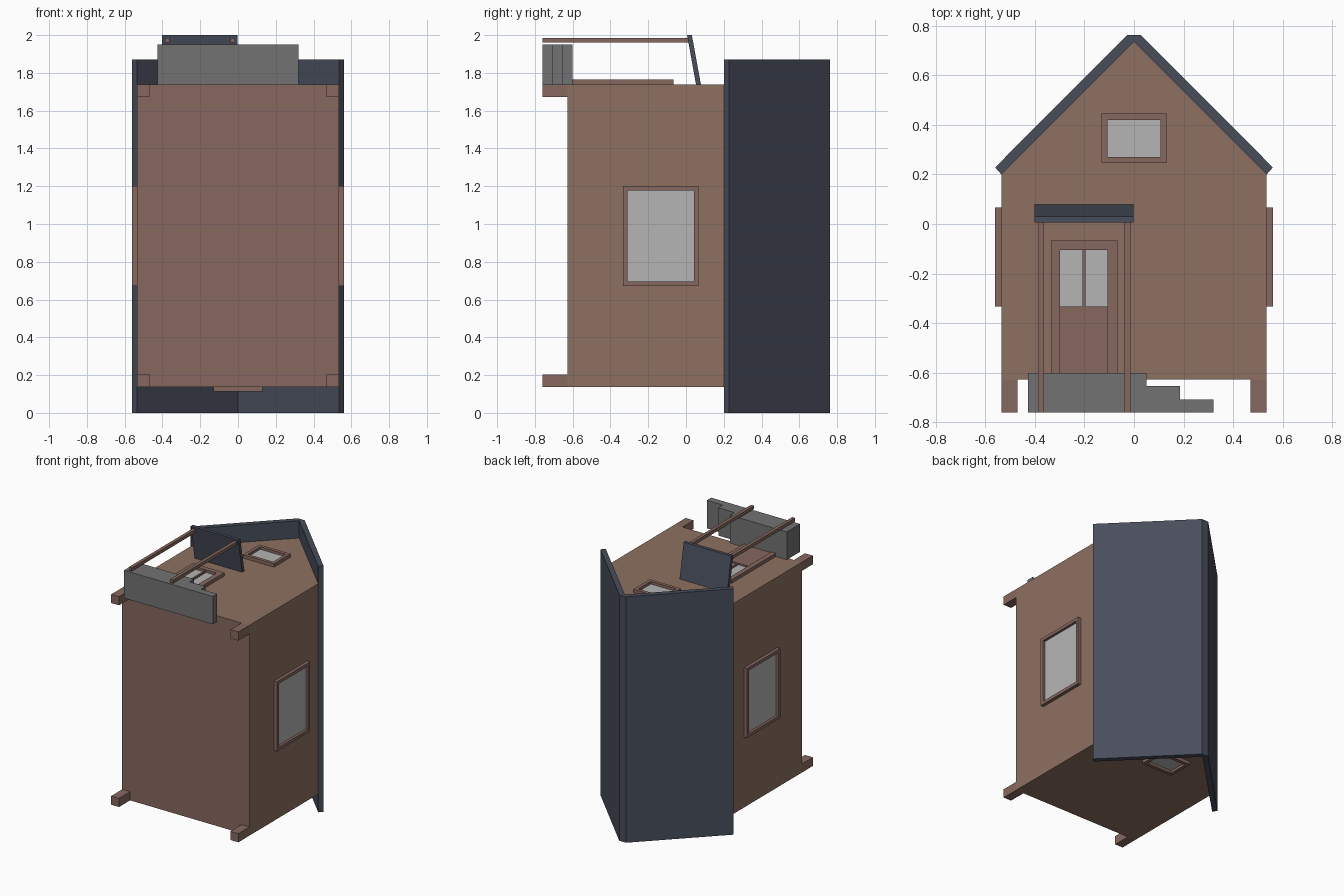
import bpy, bmesh

if "Cube" in bpy.data.objects:
    bpy.data.objects.remove(bpy.data.objects["Cube"])


def material(name, rgb):
    m = bpy.data.materials.new(name)
    m.diffuse_color = (*rgb, 1)
    m.use_nodes = True
    m.node_tree.nodes["Principled BSDF"].inputs["Base Color"].default_value = m.diffuse_color
    return m


WALL = material("wall_brown", (0.27, 0.165, 0.12))
TRIM = material("trim_brown", (0.24, 0.14, 0.115))
ROOF = material("roof_slate", (0.065, 0.075, 0.105))
STONE = material("step_grey", (0.17, 0.17, 0.17))
GLASS = material("glass_grey", (0.46, 0.46, 0.46))


def prism(name, profile, lo, hi, mat, axis="z"):
    """Extrude a profile: (x, y) along z, or (y, z) along x."""
    place = (lambda p, t: (p[0], p[1], t)) if axis == "z" else (lambda p, t: (t, p[0], p[1]))
    bm = bmesh.new()
    a = [bm.verts.new(place(p, lo)) for p in profile]
    b = [bm.verts.new(place(p, hi)) for p in profile]
    n = len(profile)
    bm.faces.new(a[::-1])
    bm.faces.new(b)
    for i in range(n):
        bm.faces.new((a[i], a[(i + 1) % n], b[(i + 1) % n], b[i]))
    bmesh.ops.recalc_face_normals(bm, faces=bm.faces)
    me = bpy.data.meshes.new(name)
    bm.to_mesh(me)
    bm.free()
    me.materials.append(mat)
    ob = bpy.data.objects.new(name, me)
    bpy.context.collection.objects.link(ob)
    return ob


def box(name, x0, x1, y0, y1, z0, z1, mat):
    return prism(name, [(x0, y0), (x1, y0), (x1, y1), (x0, y1)], z0, z1, mat)


def window(name, u0, u1, v0, v1, lo, hi, glass, t, axis):
    """Mitred frame ring around a thin recessed pane, set on a wall."""
    outer = [(u0, v0), (u1, v0), (u1, v1), (u0, v1)]
    inner = [(u0 + t, v0 + t), (u1 - t, v0 + t), (u1 - t, v1 - t), (u0 + t, v1 - t)]
    # closed ring, cut at one corner where the seam welds together
    bm = bmesh.new()
    place = (lambda p, d: (p[0], p[1], d)) if axis == "z" else (lambda p, d: (d, p[0], p[1]))
    rings = [[bm.verts.new(place(p, d)) for p in ring]
             for ring, d in ((outer, lo), (outer, hi), (inner, hi), (inner, lo))]
    for k in range(4):
        r, s = rings[k], rings[(k + 1) % 4]
        for i in range(4):
            j = (i + 1) % 4
            bm.faces.new((r[i], r[j], s[j], s[i]))
    bmesh.ops.recalc_face_normals(bm, faces=bm.faces)
    me = bpy.data.meshes.new(name + "_frame")
    bm.to_mesh(me)
    bm.free()
    me.materials.append(TRIM)
    ob = bpy.data.objects.new(name + "_frame", me)
    bpy.context.collection.objects.link(ob)
    prism(name + "_glass", inner, *glass, GLASS, axis)


# House body, lying on its back: floor faces -y, front wall faces +z
body = prism("house_body", [(-0.535, -0.627), (0.535, -0.627), (0.535, 0.2), (0, 0.735), (-0.535, 0.2)],
             0.138, 1.738, WALL)
body.data.materials.append(TRIM)
for f in body.data.polygons:
    if f.normal.y < -0.9:
        f.material_index = 1

# Gabled roof
prism("roof", [(-0.535, 0.2), (-0.56, 0.228), (-0.028, 0.762), (0.028, 0.762),
               (0.56, 0.228), (0.535, 0.2), (0, 0.735)], 0, 1.87, ROOF)

# Corner feet
for x in (-0.535, 0.469):
    for z in (0.138, 1.672):
        box("foot", x, x + 0.066, -0.76, -0.627, z, z + 0.066, TRIM)

# Side windows
for s, side in ((1, "right"), (-1, "left")):
    window(side + "_window", -0.333, 0.067, 0.672, 1.202, s * 0.53, s * 0.56,
           sorted((s * 0.53, s * 0.541)), 0.024, "x")

# Gable windows, front and back
window("front_gable_window", -0.131, 0.131, 0.246, 0.445, 1.735, 1.764, (1.73, 1.744), 0.025, "z")
window("back_gable_window", -0.131, 0.131, 0.246, 0.445, 0.142, 0.114, (0.133, 0.145), 0.025, "z")

# Door: frame, lower panel, mullion and two panes
box("door_frame_left", -0.335, -0.298, -0.6, -0.067, 1.73, 1.764, TRIM)
box("door_frame_right", -0.107, -0.067, -0.6, -0.067, 1.73, 1.764, TRIM)
box("door_frame_top", -0.298, -0.107, -0.104, -0.067, 1.73, 1.764, TRIM)
box("door_panel", -0.298, -0.107, -0.6, -0.332, 1.73, 1.757, TRIM)
box("door_mullion", -0.208, -0.196, -0.332, -0.104, 1.73, 1.757, TRIM)
box("door_pane_left", -0.298, -0.208, -0.332, -0.104, 1.73, 1.744, GLASS)
box("door_pane_right", -0.196, -0.107, -0.332, -0.104, 1.73, 1.744, GLASS)

# Porch landing with steps
prism("porch_steps", [(-0.427, -0.76), (0.32, -0.76), (0.32, -0.707), (0.185, -0.707),
                      (0.185, -0.654), (0.05, -0.654), (0.05, -0.601), (-0.427, -0.601)],
      1.738, 1.95, STONE)

# Porch posts and sloping canopy
for x in (-0.387, -0.04):
    box("porch_post", x, x + 0.025, -0.76, 0.018, 1.96, 1.985, TRIM)
prism("porch_canopy", [(0.006, 2.0), (0.031, 2.0), (0.079, 1.738), (0.053, 1.738)],
      -0.402, -0.002, ROOF, "x")
